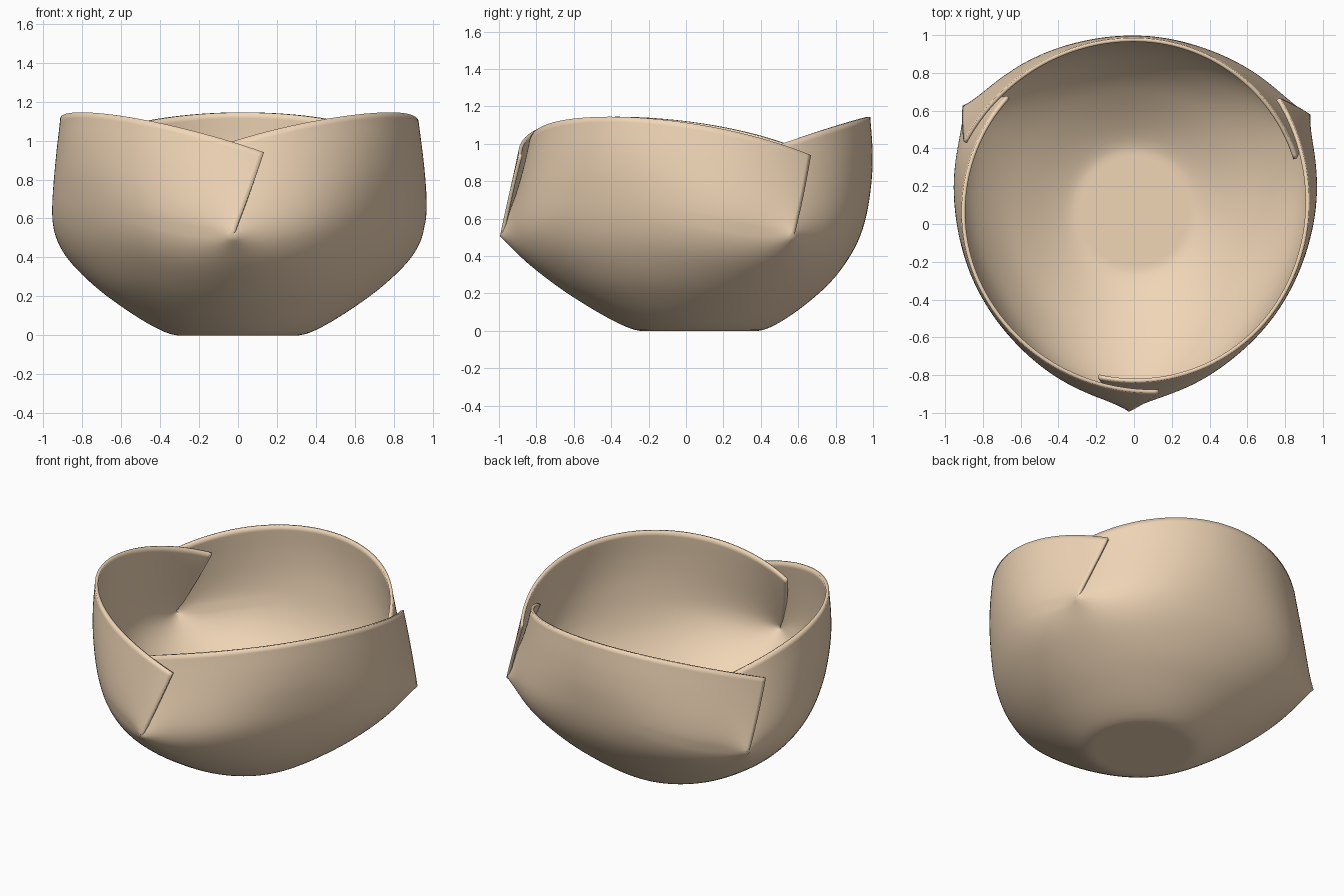
import bpy, bmesh
from math import sin, cos, pi, radians, exp, hypot
from mathutils import Vector

if "Cube" in bpy.data.objects:
    bpy.data.objects.remove(bpy.data.objects["Cube"])

ROWS, TIP, COLS = 60, 43, 80      # rows base to rim, row of the slit tip, columns per panel
STEP = 1.71 / ROWS                # distance between rows
PEAK = Vector((.08, -.02))        # pointed bump at each slit tip (radius, height)


def smooth(pts, k=12):
    # Catmull-Rom curve through the profile points
    p = [Vector(q) for q in pts]
    p = [2 * p[0] - p[1]] + p + [2 * p[-1] - p[-2]]
    out = []
    for a, b, c, d in zip(p, p[1:], p[2:], p[3:]):
        for i in range(k):
            t = i / k
            out.append(0.5 * (2 * b + (c - a) * t + (2 * a - 5 * b + 4 * c - d) * t * t
                              + (3 * b - a - 3 * c + d) * t ** 3))
    return out + [p[-2]]


def resample(pts, n):
    # n + 1 points evenly spaced along the curve
    acc = [0]
    for a, b in zip(pts, pts[1:]):
        acc.append(acc[-1] + (b - a).length)
    out, j = [], 0
    for i in range(n + 1):
        s = acc[-1] * i / n
        while j < len(pts) - 2 and acc[j + 1] < s:
            j += 1
        out.append(pts[j].lerp(pts[j + 1], (s - acc[j]) / (acc[j + 1] - acc[j])))
    return out


def bump(j, across):
    # cone-like bump fading with distance from the slit tip
    return PEAK * exp(-hypot((j - TIP) * STEP, across) / .13)


# profiles (radius, height): middle of a panel, and along the slit
middle = resample(smooth([(0, 0), (.2, 0), (.32, 0), (.43, .045), (.58, .15), (.72, .28), (.83, .44),
                          (.89, .6), (.922, .8), (.927, .97), (.915, 1.145)]), ROWS)
slit = resample(smooth([(0, 0), (.2, 0), (.32, 0), (.44, .045), (.60, .135), (.76, .24),
                        (.92, .365), (1.065, .505)]), TIP)


def edge(end):
    # straight free edge from slit tip to rim corner, bump taken off
    a, b = slit[-1], Vector(end)
    line = slit + [a.lerp(b, i / (ROWS - TIP)) for i in range(1, ROWS - TIP + 1)]
    return [p - bump(j, 0) for j, p in enumerate(line)]


outer, inner = edge((.974, .94)), edge((.905, .94))

bm = bmesh.new()
for panel in range(3):
    grid = []
    for j in range(ROWS + 1):
        above = max(0, (j - TIP) / (ROWS - TIP))
        row = []
        for i in range(COLS + 1):
            t = 2 * i / COLS - 1
            u = 1.25 * t - .25 * t * abs(t)          # denser columns near the slits
            side, lap = (outer, 9.4) if u > 0 else (inner, 10.7)
            w = (1 - above) * sin(pi * u / 2) ** 2 + above * u * u
            across = (1 - abs(u)) * 1.05 * j * STEP
            r, z = middle[j].lerp(side[j], w) + bump(j, across)
            if j == 0:
                r = 0
            a = radians(88.5 + 120 * panel + u * (60 + lap * above))
            row.append(bm.verts.new((r * cos(a), r * sin(a) + .07, z if z > .001 else 0)))
        grid.append(row)
    for j in range(ROWS):
        for i in range(COLS):
            bm.faces.new((grid[j][i], grid[j][i + 1], grid[j + 1][i + 1], grid[j + 1][i]))
bmesh.ops.remove_doubles(bm, verts=bm.verts, dist=1e-4)

mesh = bpy.data.meshes.new("folded_bowl")
bm.to_mesh(mesh)
bm.free()
bowl = bpy.data.objects.new("folded_bowl", mesh)
bpy.context.collection.objects.link(bowl)

# wall thickness grows inward
solid = bowl.modifiers.new("wall", 'SOLIDIFY')
solid.thickness, solid.offset = .02, -1

mat = bpy.data.materials.new("warm_clay")
mat.diffuse_color = (.87, .67, .47, 1)
mat.use_nodes = True
mat.node_tree.nodes["Principled BSDF"].inputs["Base Color"].default_value = mat.diffuse_color
mesh.materials.append(mat)
bpy.context.view_layer.objects.active = bowl
bowl.select_set(True)
bpy.ops.object.shade_smooth_by_angle(angle=radians(60))
